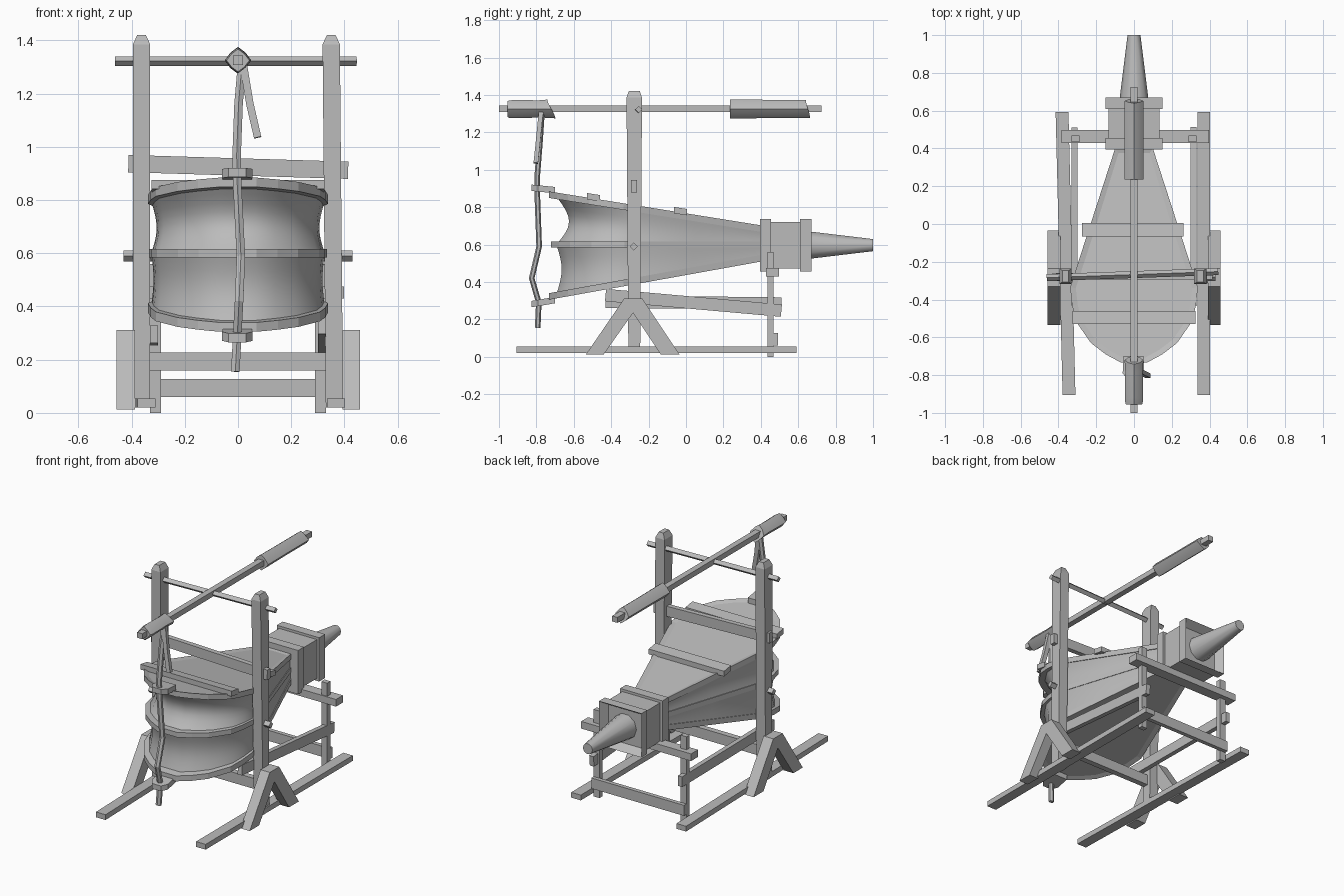
import bpy, bmesh, math
from mathutils import Vector

if "Cube" in bpy.data.objects:
    bpy.data.objects.remove(bpy.data.objects["Cube"])

wood = bpy.data.materials.new("plain grey")
wood.diffuse_color = (0.5, 0.5, 0.5, 1)
wood.use_nodes = True
wood.node_tree.nodes["Principled BSDF"].inputs["Base Color"].default_value = wood.diffuse_color


def loft(name, rings, smooth=None, inset=None):
    """Skin closed rings of points, cap both ends, optionally recess one cap."""
    bm = bmesh.new()
    vs = [[bm.verts.new(p) for p in r] for r in rings]
    n = len(vs[0])
    for a, b in zip(vs, vs[1:]):
        for i in range(n):
            j = (i + 1) % n
            bm.faces.new((a[i], a[j], b[j], b[i]))
    caps = [bm.faces.new(vs[0]), bm.faces.new(vs[-1])]
    bmesh.ops.recalc_face_normals(bm, faces=bm.faces[:])
    if inset:
        cap, width, depth = inset
        bmesh.ops.inset_region(bm, faces=[caps[cap]], thickness=width)
        bm.normal_update()
        move = caps[cap].normal * -depth
        bmesh.ops.translate(bm, verts=caps[cap].verts[:], vec=move)
    me = bpy.data.meshes.new(name)
    bm.to_mesh(me)
    bm.free()
    me.materials.append(wood)
    ob = bpy.data.objects.new(name, me)
    bpy.context.collection.objects.link(ob)
    if smooth:
        bpy.ops.object.select_all(action='DESELECT')
        ob.select_set(True)
        bpy.context.view_layer.objects.active = ob
        bpy.ops.object.shade_smooth_by_angle(angle=math.radians(smooth))
    return ob


def rect(x0, x1, y0, y1, z):
    return [(x0, y0, z), (x1, y0, z), (x1, y1, z), (x0, y1, z)]


def box(name, x0, x1, y0, y1, z0, z1):
    return loft(name, [rect(x0, x1, y0, y1, z0), rect(x0, x1, y0, y1, z1)])


def path(name, pts, w, h, roll=0, sides=4, smooth=None):
    """Sweep a w by h section (4 sides) or polygon along a polyline."""
    pts = [Vector(p) for p in pts]
    rings = []
    for i, p in enumerate(pts):
        d = (pts[min(i + 1, len(pts) - 1)] - pts[max(i - 1, 0)]).normalized()
        ref = Vector((0, 0, 1)) if abs(d.z) < 0.8 else Vector((0, 1, 0))
        s = d.cross(ref).normalized()
        u = s.cross(d)
        k = 0.5 / math.cos(math.pi / sides)
        ring = []
        for j in range(sides):
            a = math.tau * (j + 0.5) / sides + roll
            ring.append(p + s * (math.cos(a) * w * k) + u * (math.sin(a) * h * k))
        rings.append(ring)
    return loft(name, rings, smooth)


# ---- bellows chamber -------------------------------------------------
HALF = [(0.1, 0.4), (0.225, 0.015), (0.338, -0.335), (0.328, -0.43), (0.308, -0.515),
        (0.228, -0.63), (0.15, -0.69), (0.07, -0.733)]
OUTLINE = HALF + [(-x, y) for x, y in reversed(HALF)]


def top_z(y): return 0.767 - 0.16 * y
def mid_z(y): return 0.60
def low_z(y): return 0.437 + 0.18 * y


def plan(scale, zf):
    pts = [(x * scale, 0.4 + (y - 0.4) * scale) for x, y in OUTLINE]
    return [(x, y, zf(y)) for x, y in pts]


def board(name, zf, d0, d1, scale, inset=None):
    loft(name, [plan(scale, lambda y: zf(y) + d0), plan(scale, lambda y: zf(y) + d1)], inset=inset)


board("top_board", top_z, -0.035, 0, 1.0, (1, 0.03, 0.008))
board("middle_board", mid_z, -0.016, 0.016, 0.99)
board("bottom_board", low_z, 0, 0.035, 1.0, (0, 0.03, 0.008))


def leather(name, lo, hi, pinch):
    rows = []
    for i in range(9):
        t = i / 8
        sc = 0.965 - pinch * math.sin(math.pi * t)
        rows.append(plan(sc, lambda y: lo(y) * (1 - t) + hi(y) * t))
    loft(name, rows, smooth=50)


leather("upper_leather", mid_z, lambda y: top_z(y) - 0.02, 0.06)
leather("lower_leather", lambda y: low_z(y) + 0.02, mid_z, 0.025)

# battens across the top board
for name, x0, x1, y in (("front_batten", -0.325, 0.325, -0.495), ("rear_batten", -0.275, 0.262, -0.03)):
    r = [[(x, y + a, top_z(y + a) + b) for a, b in ((-.035, -.01), (.035, -.01), (.035, .024), (-.035, .024))]
         for x in (x0, x1)]
    loft(name, r)

# lugs where the pull cord passes the boards
for name, z, tilt in (("top_lug", 0.897, -0.1), ("bottom_lug", 0.293, 0.17)):
    prof = [(-0.035, -0.825), (0.03, -0.825), (0.055, -0.79), (0.05, -0.70), (-0.055, -0.70), (-0.06, -0.79)]
    loft(name, [[(x, y, z + d + tilt * (y + 0.76)) for x, y in prof] for d in (-0.017, 0.017)])

# ---- nozzle block ----------------------------------------------------
def slab(name, w, y0, y1, z0, z1, inset=None):
    loft(name, [[(-w, y, z0), (w, y, z0), (w, y, z1), (-w, y, z1)] for y in (y0, y1)], inset=inset)


slab("front_collar", 0.151, 0.395, 0.455, 0.456, 0.738)
slab("nozzle_block", 0.135, 0.45, 0.615, 0.472, 0.722)
slab("rear_collar", 0.151, 0.61, 0.67, 0.456, 0.738, (1, 0.045, 0.05))
cone = [[(r * math.cos(a * math.tau / 10), y, 0.597 + r * math.sin(a * math.tau / 10)) for a in range(10)]
        for y, r in ((0.61, 0.083), (1.0, 0.034))]
loft("nozzle", cone, smooth=45)

# ---- frame -----------------------------------------------------------
def post(name, x0, x1, lean):
    y0, y1 = -0.318, -0.235
    loft(name, [rect(x0 + lean, x1 + lean, y0 + 0.01, y1 - 0.01, 0.02), rect(x0, x1, y0, y1, 1.385),
                rect(x0 + 0.016, x1 - 0.016, y0 + 0.012, y1 - 0.012, 1.42)])


post("left_post", -0.395, -0.33, 0.0)
post("right_post", 0.318, 0.383, 0.012)

# floor rails
loft("left_rail", [[(-0.378, -0.905, z), (-0.31, -0.905, z), (-0.347, 0.592, z), (-0.415, 0.592, z)]
                   for z in (0.02, 0.054)])
box("right_rail", 0.335, 0.403, -0.905, 0.592, 0.02, 0.054)

# forked braces outside each post
FORK = [(-0.535, 0.013), (-0.33, 0.312), (-0.235, 0.312), (-0.035, 0.013), (-0.135, 0.013),
        (-0.283, 0.235), (-0.44, 0.013)]
for name, x0, x1 in (("left_brace", -0.457, -0.388), ("right_brace", 0.392, 0.458)):
    loft(name, [[(x, y, z) for y, z in FORK] for x in (x0, x1)])

# cross members
box("lower_crossbar", -0.345, 0.345, -0.302, -0.265, 0.16, 0.227)
path("upper_crossbar", [(-0.412, -0.278, 0.937), (0.414, -0.278, 0.912)], 0.032, 0.065)
box("rear_plank", -0.33, 0.33, 0.465, 0.492, 0.06, 0.128)
box("rear_crossbar", -0.385, 0.398, 0.428, 0.498, 0.43, 0.476)
for side, s in (("left", -1), ("right", 1)):
    box(side + "_rear_post", s * 0.31 - 0.021, s * 0.31 + 0.021, 0.435, 0.468, 0.0, 0.56)
path("left_side_beam", [(-0.315, -0.43, 0.295), (-0.315, 0.51, 0.285)], 0.03, 0.066)
path("right_side_beam", [(0.315, -0.43, 0.33), (0.315, 0.51, 0.247)], 0.03, 0.066)

# pivot pegs and top axle
Q = math.pi / 4
for side, s in (("left", -1), ("right", 1)):
    path(side + "_peg", [(s * 0.3, -0.28, 0.59), (s * 0.431, -0.28, 0.59)], 0.03, 0.03, Q)
path("top_axle", [(-0.462, -0.284, 1.322), (0.446, -0.252, 1.322)], 0.026, 0.026, Q)

# ---- rocking pole and wrapped grips ----------------------------------
box("rocking_pole", -0.019, 0.019, -1.0, 0.725, 1.308, 1.343)


def grip(name, rows):
    rings = []
    for y, skew, r in rows:
        rings.append([(r * math.cos(a * math.pi / 4) * (1 if a % 2 == 0 else 0.8),
                       y - skew * math.sin(a * math.pi / 4),
                       1.325 + r * math.sin(a * math.pi / 4) * (1 if a % 2 == 0 else 0.8)) for a in range(8)])
    loft(name, rings, smooth=60)


grip("front_grip", [(-0.955, 0.0, 0.043), (-0.93, -0.01, 0.049), (-0.78, 0.01, 0.046), (-0.72, 0.022, 0.05)])
grip("rear_grip", [(0.235, 0.0, 0.051), (0.44, 0.0, 0.049), (0.652, 0.012, 0.049)])

# ---- pull cord -------------------------------------------------------
path("pull_cord", [(0.015, -0.77, 1.31), (0.002, -0.78, 1.16), (-0.005, -0.795, 0.97), (-0.003, -0.795, 0.86),
                   (0.011, -0.785, 0.59), (0.004, -0.825, 0.42), (-0.003, -0.787, 0.29),
                   (-0.01, -0.793, 0.155)], 0.032, 0.026, sides=6)
path("cord_tail", [(0.02, -0.775, 1.31), (0.045, -0.79, 1.16), (0.074, -0.803, 1.035)], 0.028, 0.024)
